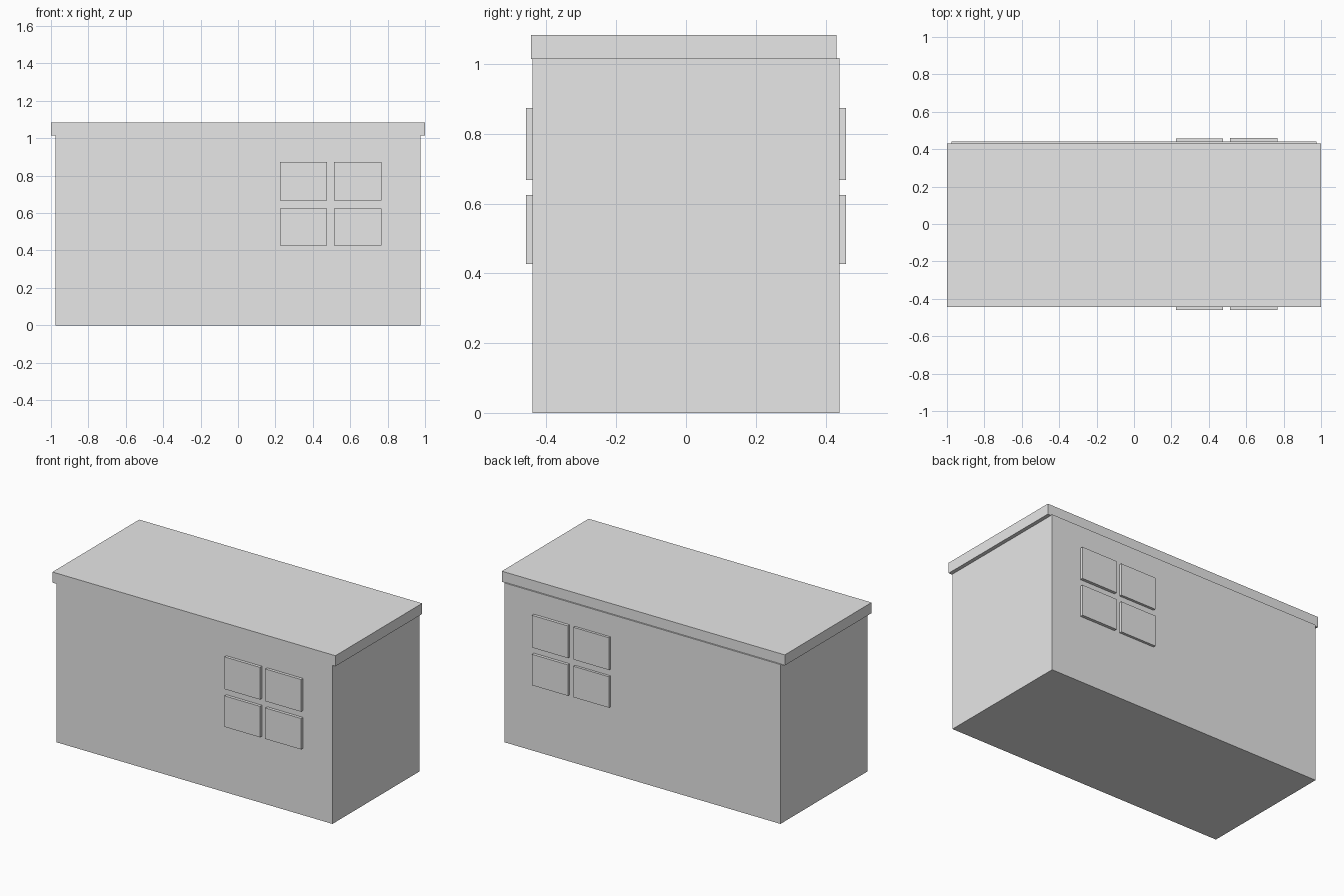
import bpy

if "Cube" in bpy.data.objects:
    bpy.data.objects.remove(bpy.data.objects["Cube"])

grey = bpy.data.materials.new("plain grey")
grey.diffuse_color = (0.8, 0.8, 0.8, 1.0)
grey.use_nodes = True
grey.node_tree.nodes["Principled BSDF"].inputs["Base Color"].default_value = grey.diffuse_color


def box(name, x, y, z):
    """Axis-aligned box from (min, max) pairs."""
    bpy.ops.mesh.primitive_cube_add(size=1)
    ob = bpy.context.object
    ob.name = name
    ob.location = [(a + b) / 2 for a, b in (x, y, z)]
    ob.scale = [b - a for a, b in (x, y, z)]
    bpy.ops.object.transform_apply(location=True, rotation=False, scale=True)
    ob.data.materials.append(grey)
    return ob


# Main building and its flat roof, set slightly towards the front
box("building_body", (-0.976, 0.976), (-0.44, 0.44), (0, 1.018))
box("roof_slab", (-1, 1), (-0.445, 0.431), (1.015, 1.083))

# Four raised window panes on the front and on the back wall
columns = {"left": (0.225, 0.477), "right": (0.514, 0.767)}
rows = {"lower": (0.427, 0.625), "upper": (0.668, 0.874)}
for col, x in columns.items():
    back = 0.456 if col == "left" else 0.459
    for row, z in rows.items():
        box(f"front_window_{row}_{col}", x, (-0.459, -0.44), z)
        box(f"back_window_{row}_{col}", x, (0.44, back), z)
